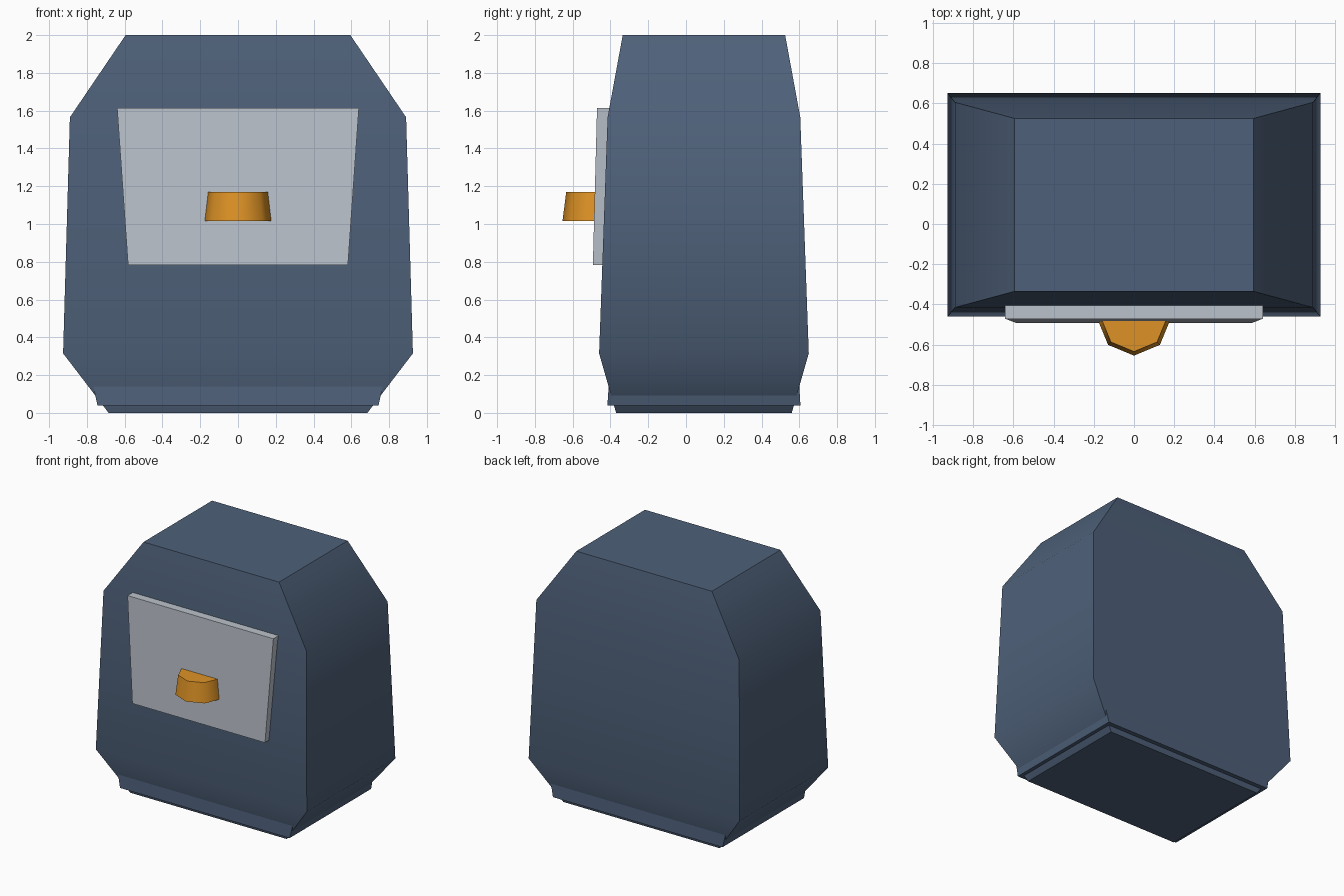
import bpy, bmesh, math

if "Cube" in bpy.data.objects:
    bpy.data.objects.remove(bpy.data.objects["Cube"])


def material(name, rgb):
    m = bpy.data.materials.new(name)
    m.diffuse_color = (*rgb, 1)
    m.use_nodes = True
    m.node_tree.nodes["Principled BSDF"].inputs["Base Color"].default_value = m.diffuse_color
    return m


slate = material("slate_blue", (0.076, 0.117, 0.190))
silver = material("light_grey", (0.500, 0.545, 0.605))
amber = material("amber", (0.730, 0.290, 0.019))


def loft(name, rings, mat):
    """Closed solid through a stack of rings with equal point counts."""
    bm = bmesh.new()
    loops = [[bm.verts.new(p) for p in ring] for ring in rings]
    n = len(loops[0])
    bm.faces.new(loops[0])
    bm.faces.new(loops[-1])
    for a, b in zip(loops, loops[1:]):
        for i in range(n):
            j = (i + 1) % n
            bm.faces.new((a[i], a[j], b[j], b[i]))
    bmesh.ops.recalc_face_normals(bm, faces=bm.faces[:])
    mesh = bpy.data.meshes.new(name)
    bm.to_mesh(mesh)
    bm.free()
    mesh.materials.append(mat)
    ob = bpy.data.objects.new(name, mesh)
    bpy.context.collection.objects.link(ob)
    bpy.ops.object.select_all(action='DESELECT')
    ob.select_set(True)
    bpy.context.view_layer.objects.active = ob
    bpy.ops.object.shade_smooth_by_angle(angle=math.radians(46))
    return ob


def rect(hx, y0, y1, z):
    return [(-hx, y0, z), (hx, y0, z), (hx, y1, z), (-hx, y1, z)]


def octagon(r, cy, z):
    return [(r * math.cos(k * math.pi / 4), cy + r * math.sin(k * math.pi / 4), z)
            for k in range(8)]


# Main body: tapered block with chamfered shoulders and foot
loft("body", [rect(0.685, -0.37, 0.56, 0.0),
              rect(0.926, -0.46, 0.65, 0.315),
              rect(0.89, -0.415, 0.605, 1.565),
              rect(0.595, -0.335, 0.525, 2.0)], slate)

# Thin band around the foot, buried in the body at its top
loft("base_band", [rect(0.744, -0.416, 0.606, 0.04),
                   rect(0.768, -0.409, 0.599, 0.15)], slate)

# Front panel, wider at the top and leaning with the body
loft("front_panel", [rect(0.582, -0.493, -0.41, 0.783),
                     rect(0.64, -0.471, -0.405, 1.615)], silver)

# Handle: tapered octagonal knob set into the panel
loft("handle", [octagon(0.182, -0.472, 1.015),
                octagon(0.162, -0.472, 1.17)], amber)
